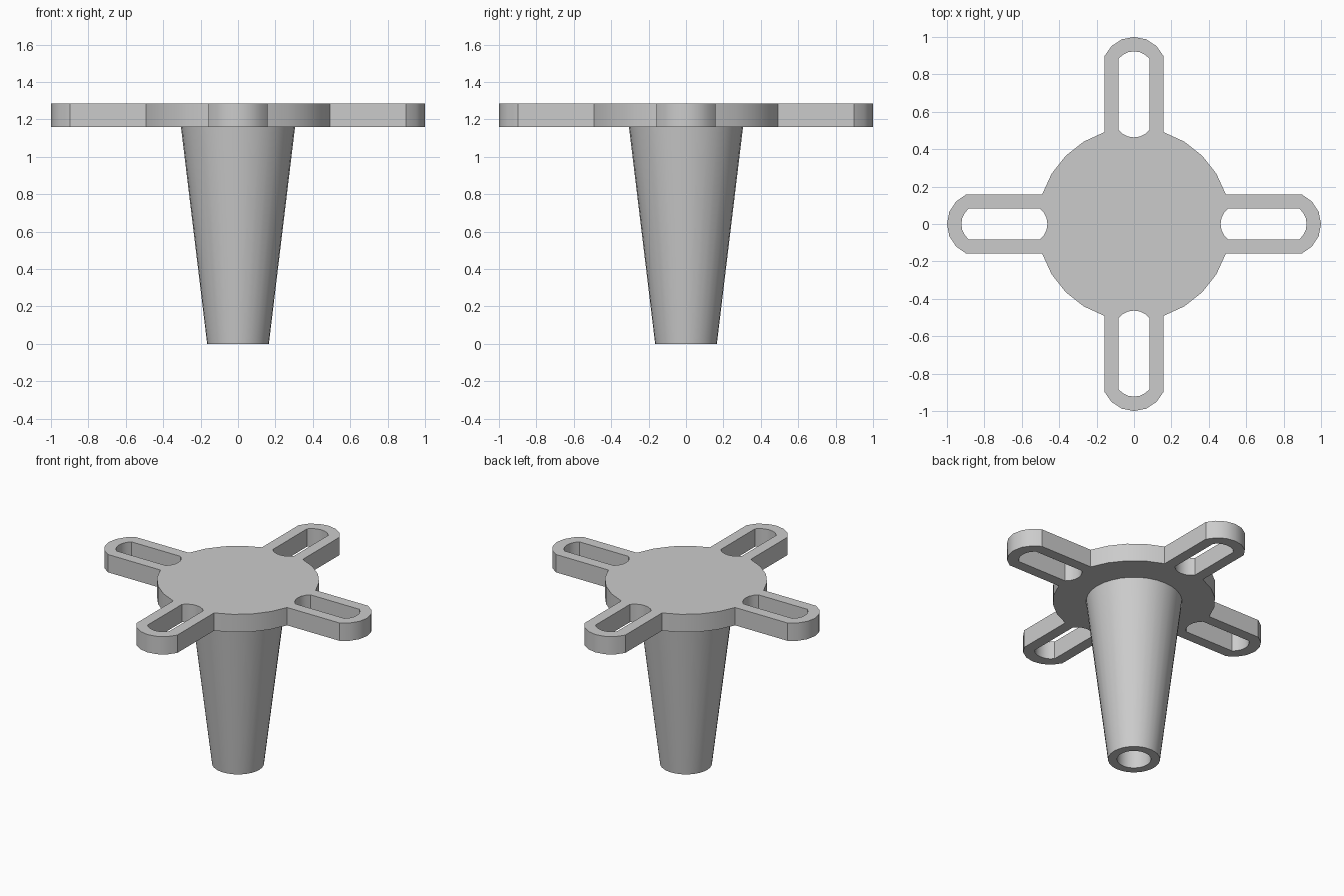
import bpy
import bmesh
from math import sin, cos, asin, atan2, tau, pi
from mathutils import Matrix, Vector

cube = bpy.data.objects.get("Cube")
if cube:
    bpy.data.objects.remove(cube, do_unlink=True)

PLATE_LOW, PLATE_HIGH = 1.16, 1.285
DISC_R = 0.516

grey = bpy.data.materials.new("plain_grey")
grey.use_nodes = True
grey.diffuse_color = (0.6, 0.6, 0.6, 1)
grey.node_tree.nodes["Principled BSDF"].inputs["Base Color"].default_value = (0.6, 0.6, 0.6, 1)


def arc(half_width, radius, tip, segments=6):
    """Rounded end on the +y side, running from +x to -x, as 2D points."""
    half = asin(half_width / radius)
    angles = [half - 2 * half * i / segments for i in range(segments + 1)]
    return [Vector((radius * sin(a), tip - radius + radius * cos(a), 0)) for a in angles]


def finish(bm, name):
    bmesh.ops.recalc_face_normals(bm, faces=bm.faces)
    mesh = bpy.data.meshes.new(name)
    bm.to_mesh(mesh)
    bm.free()
    mesh.materials.append(grey)
    obj = bpy.data.objects.new(name, mesh)
    bpy.context.collection.objects.link(obj)
    bpy.ops.object.select_all(action='DESELECT')
    obj.select_set(True)
    bpy.context.view_layer.objects.active = obj
    bpy.ops.object.shade_smooth_by_angle(angle=pi / 6)
    return obj


# Mounting plate: disc with four slotted arms
arm_half = 0.158
root_angle = asin(arm_half / DISC_R)
root_y = DISC_R * cos(root_angle)
quarter = [Vector((arm_half, root_y, 0))] + arc(arm_half, 0.173, 1.0)
for i in range(4):
    a = root_angle + (pi / 2 - 2 * root_angle) * i / 4
    quarter.append(Vector((-DISC_R * sin(a), DISC_R * cos(a), 0)))

slot_out = arc(0.083, 0.106, 0.923)
slot_in = [Vector((-p.x, 0.463 + 0.923 - p.y, 0)) for p in slot_out]
slot = slot_out + slot_in

turns = [Matrix.Rotation(k * pi / 2, 3, 'Z') for k in range(4)]
loops = [[m @ p for m in turns for p in quarter]]
loops += [[m @ p for p in slot] for m in turns]

bm = bmesh.new()
for points in loops:
    verts = [bm.verts.new((p.x, p.y, PLATE_LOW)) for p in points]
    for i, v in enumerate(verts):
        bm.edges.new((v, verts[i - 1]))
bmesh.ops.triangle_fill(bm, use_beauty=True, edges=bm.edges[:], normal=(0, 0, 1))
top = bmesh.ops.extrude_face_region(bm, geom=bm.faces[:], use_keep_orig=True)["geom"]
bmesh.ops.translate(bm, vec=(0, 0, PLATE_HIGH - PLATE_LOW),
                    verts=[g for g in top if isinstance(g, bmesh.types.BMVert)])
finish(bm, "slotted_plate")

# Tapered hollow leg
bm = bmesh.new()
profile = [(0.108, 0), (0.165, 0), (0.305, PLATE_LOW), (0.108, PLATE_LOW)]
sides = 32
rings = [[bm.verts.new((r * cos(tau * i / sides), r * sin(tau * i / sides), z))
          for i in range(sides)] for r, z in profile]
for k, ring in enumerate(rings):
    below = rings[k - 1]
    for i in range(sides):
        bm.faces.new((below[i - 1], below[i], ring[i], ring[i - 1]))
finish(bm, "tapered_leg")
